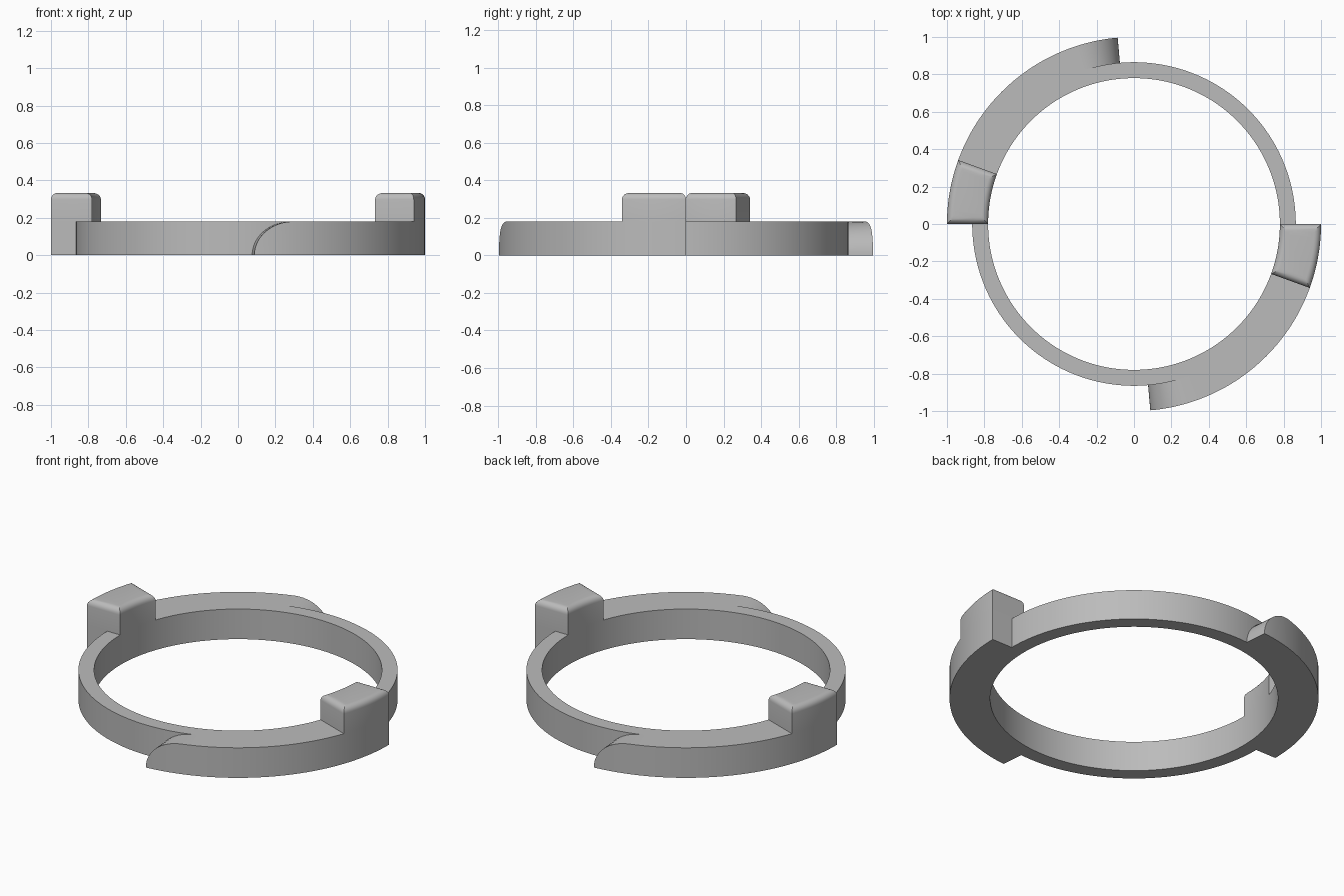
import bpy
import bmesh
from math import sin, cos, radians, degrees, sqrt, pi
from mathutils import Matrix

cube = bpy.data.objects.get("Cube")
if cube:
    bpy.data.objects.remove(cube)

# Main dimensions
R_IN, R_RING, R_OUT = 0.78, 0.865, 1.0
H, TOP = 0.18, 0.333
START, RAMP_END, BLOCK = -85, -70, -20
RAMP_LEN, ROUND = 0.21, 0.035

bm = bmesh.new()


def polar(r, deg, z):
    a = radians(deg)
    return (r * cos(a), r * sin(a), z)


def face(points):
    bm.faces.new([bm.verts.new(p) for p in points])


def flange_height(r, deg):
    """Rounded lead-in ramp rising to the full ring height."""
    s = r * sin(radians(max(0, min(90, deg - START)))) / RAMP_LEN
    s = min(1, max(0, s))
    return H * sqrt(1 - (1 - s) ** 2)


def flat(a, b, r0, r1, z):
    face([polar(r0, a, z), polar(r1, a, z), polar(r1, b, z), polar(r0, b, z)])


# Half of the ring with its flange, swept by angle
steps = 16
ramp = [START + (RAMP_END - START) * (1 - cos(pi / 2 * i / steps)) for i in range(steps)]
angles = list(range(-180, START)) + ramp + list(range(RAMP_END, 1))

for a, b in zip(angles, angles[1:]):
    flat(a, b, R_IN, R_RING, 0)
    face([polar(R_IN, a, 0), polar(R_IN, a, H), polar(R_IN, b, H), polar(R_IN, b, 0)])
    if b <= BLOCK:
        flat(a, b, R_IN, R_RING, H)
    if a < RAMP_END:
        face([polar(R_RING, a, flange_height(R_RING, a)), polar(R_RING, a, H),
              polar(R_RING, b, H), polar(R_RING, b, flange_height(R_RING, b))])
    if a >= START:
        flat(a, b, R_RING, R_OUT, 0)
        ha, hb = flange_height(R_OUT, a), flange_height(R_OUT, b)
        face([polar(R_OUT, a, 0), polar(R_OUT, a, ha), polar(R_OUT, b, hb), polar(R_OUT, b, 0)])
        if b <= BLOCK:
            face([polar(R_RING, a, flange_height(R_RING, a)), polar(R_OUT, a, ha),
                  polar(R_OUT, b, hb), polar(R_RING, b, flange_height(R_RING, b))])

# Square end of the flange
face([polar(R_RING, 0, 0), polar(R_OUT, 0, 0), polar(R_OUT, 0, H), polar(R_RING, 0, H)])


# Raised stop block, lofted with rounded top edges
def block_loop(inset, z):
    def arc(r, ts):
        d = degrees(inset / r)
        return [polar(r, BLOCK + d + t * (-BLOCK - 2 * d), z) for t in ts]
    ts = [i / -BLOCK for i in range(-BLOCK + 1)]
    return (arc(R_OUT - inset, ts) + arc(R_RING, [1])
            + arc(R_IN + inset, ts[::-1]) + arc(R_RING, [0]))


loops = [block_loop(0, H)]
for i in range(7):
    q = pi / 2 * i / 6
    loops.append(block_loop(ROUND * (1 - cos(q)), TOP - ROUND * (1 - sin(q))))
for lo, hi in zip(loops, loops[1:]):
    for i in range(len(lo)):
        j = (i + 1) % len(lo)
        face([lo[i], lo[j], hi[j], hi[i]])
face(loops[-1])

# Second half by turning the first half around
copy = bmesh.ops.duplicate(bm, geom=bm.verts[:] + bm.edges[:] + bm.faces[:])
bmesh.ops.rotate(bm, verts=[g for g in copy["geom"] if isinstance(g, bmesh.types.BMVert)],
                 cent=(0, 0, 0), matrix=Matrix.Rotation(pi, 3, "Z"))
bmesh.ops.remove_doubles(bm, verts=bm.verts[:], dist=1e-5)
bmesh.ops.dissolve_degenerate(bm, edges=bm.edges[:], dist=1e-5)
bmesh.ops.recalc_face_normals(bm, faces=bm.faces[:])

mesh = bpy.data.meshes.new("bayonet_ring")
bm.to_mesh(mesh)
bm.free()
ring = bpy.data.objects.new("bayonet_ring", mesh)
bpy.context.collection.objects.link(ring)

# Plain grey material
grey = bpy.data.materials.new("plain_grey")
grey.use_nodes = True
colour = (0.5, 0.5, 0.5, 1)
grey.diffuse_color = colour
grey.node_tree.nodes["Principled BSDF"].inputs["Base Color"].default_value = colour
mesh.materials.append(grey)

bpy.ops.object.select_all(action="DESELECT")
ring.select_set(True)
bpy.context.view_layer.objects.active = ring
bpy.ops.object.shade_smooth_by_angle(angle=radians(30))
